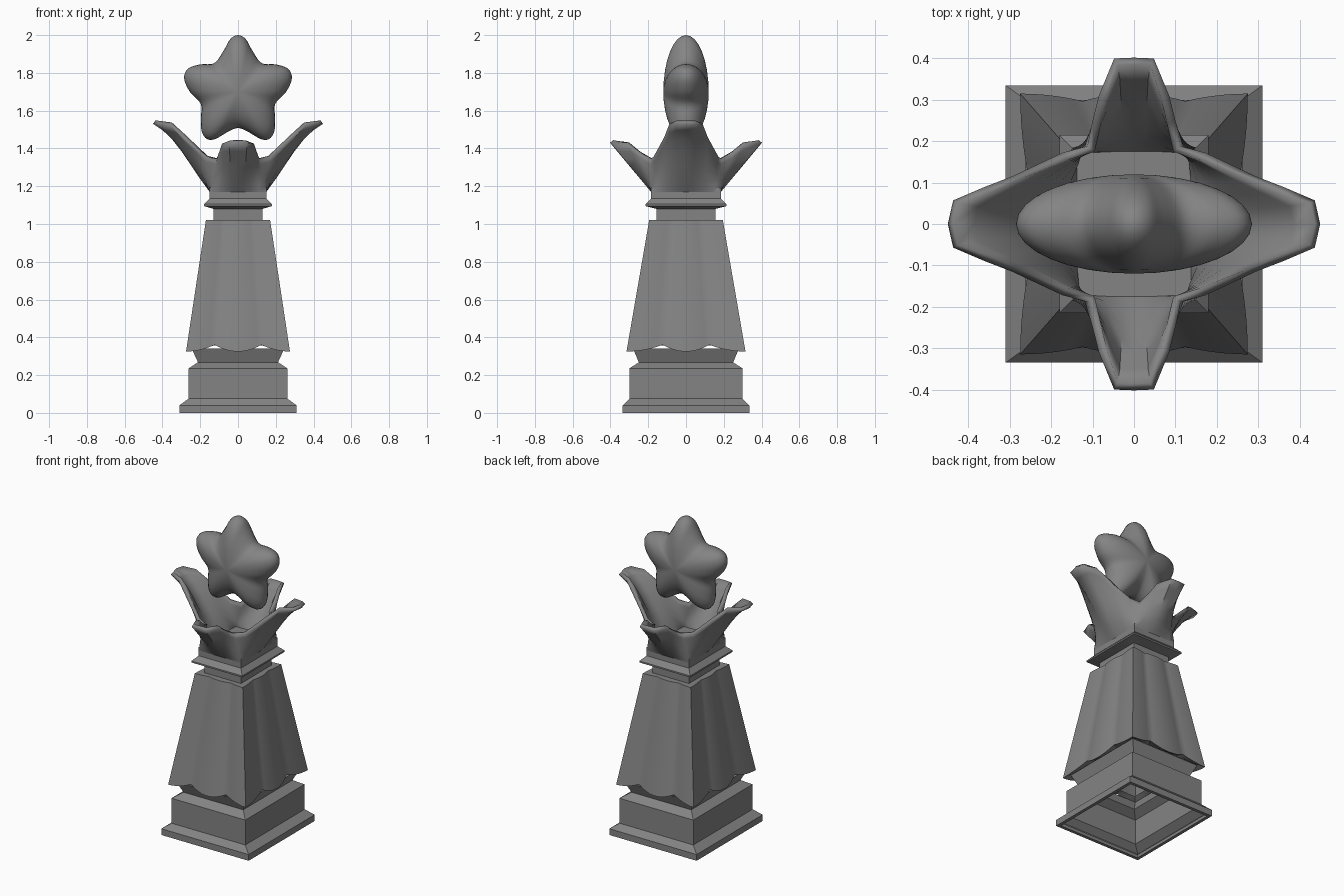
import bpy, bmesh, math
from mathutils import Vector

old = bpy.data.objects.get("Cube")
if old:
    bpy.data.objects.remove(old, do_unlink=True)

stone = bpy.data.materials.new("stone_grey")
stone.use_nodes = True
grey = (0.23, 0.23, 0.23, 1)
stone.diffuse_color = grey
stone.node_tree.nodes["Principled BSDF"].inputs["Base Color"].default_value = grey


def loft(name, rings, floor=False, lid=False, closed=False, angle=25, thickness=0):
    """Skin a stack of equal-length closed rings, listed bottom to top."""
    bm = bmesh.new()
    rows = [[bm.verts.new(p) for p in ring] for ring in rings]
    n = len(rows[0])
    for low, high in zip(rows, rows[1:]):
        for i in range(n):
            j = (i + 1) % n
            bm.faces.new((low[i], low[j], high[j], high[i]))
    if floor:
        bm.faces.new(rows[0][::-1])
    if lid:
        bm.faces.new(rows[-1])
    if closed:
        bmesh.ops.remove_doubles(bm, verts=bm.verts, dist=0.0005)
        bmesh.ops.recalc_face_normals(bm, faces=bm.faces)
    mesh = bpy.data.meshes.new(name)
    bm.to_mesh(mesh)
    bm.free()
    mesh.materials.append(stone)
    obj = bpy.data.objects.new(name, mesh)
    bpy.context.collection.objects.link(obj)
    bpy.ops.object.select_all(action='DESELECT')
    obj.select_set(True)
    bpy.context.view_layer.objects.active = obj
    bpy.ops.object.shade_smooth_by_angle(angle=math.radians(angle))
    if thickness:
        wall = obj.modifiers.new("wall", 'SOLIDIFY')
        wall.thickness = thickness
        wall.offset = -1
    return obj


def rect(hx, hy, z):
    return [(hx, -hy, z), (hx, hy, z), (-hx, hy, z), (-hx, -hy, z)]


def four_way(q):
    """Mirror a quarter ring running from the +x axis to the +y axis."""
    flip = lambda pts, sx, sy: [(x * sx, y * sy, z) for x, y, z in pts]
    return (q + flip(q[-2::-1], -1, 1) + flip(q[1:], -1, -1)
            + flip(q[-2:0:-1], 1, -1))


# Stepped plinth, hollow underneath
loft("plinth", [rect(*p) for p in (
    (0.29, 0.315, 0.02), (0.29, 0.315, 0), (0.31, 0.335, 0), (0.31, 0.335, 0.04),
    (0.262, 0.3, 0.075), (0.262, 0.3, 0.235), (0.212, 0.25, 0.268), (0.245, 0.28, 0.34))])

# Tapered column of scalloped panels, three to a side
SEAM_X, SEAM_Y = 0.45, 0.39


def side_samples(seam, steps=6):
    """Position along a half side, with its closeness to the seam (0 to 1)."""
    centre = [(seam * k / steps, (k / steps) ** 2) for k in range(steps)]
    corner = [(seam + (1 - seam) * k / steps, (1 - k / steps) ** 2) for k in range(steps + 1)]
    return centre + corner


def panel_ring(hx, hy, z, lift, inset):
    right = [(hx - inset * c, hy * u, z + lift * c) for u, c in side_samples(SEAM_Y)]
    back = [(hx * u, hy - inset * c, z + lift * c) for u, c in side_samples(SEAM_X)]
    return four_way(right + back[-2::-1])


loft("panelled_column", [
    panel_ring(0.22, 0.255, 0.36, 0, 0),
    panel_ring(0.262, 0.302, 0.33, 0.035, 0.018),
    panel_ring(0.275, 0.315, 0.325, 0.035, 0.018),
    panel_ring(0.17, 0.195, 1.02, 0, 0.012),
    panel_ring(0.12, 0.14, 1.02, 0, 0)])

# Neck with flared collar
loft("neck_collar", [rect(*p) for p in (
    (0.13, 0.155, 1.0), (0.13, 0.155, 1.08), (0.18, 0.215, 1.095), (0.18, 0.215, 1.105),
    (0.15, 0.185, 1.135), (0.15, 0.185, 1.19))], floor=True, lid=True)

# Four-petal cup: quarter of the foot and quarter of the rim
foot = [(0.15, y) for y in (0, 0.03, 0.06, 0.1, 0.15)] + [(0.15, 0.185)]
foot += [(x, 0.185) for x in (0.11, 0.07, 0.03, 0)]
rim = [(0.45, 0, 1.53), (0.437, 0.057, 1.53), (0.36, 0.09, 1.525), (0.295, 0.115, 1.46),
       (0.173, 0.172, 1.355), (0.113, 0.188, 1.345), (0.1, 0.25, 1.38),
       (0.085, 0.31, 1.425), (0.048, 0.4, 1.43), (0, 0.402, 1.43)]


def cup_ring(t):
    quarter = []
    for f, r in zip(foot, rim):
        p = Vector((*f, 1.17)).lerp(Vector(r), t)
        p.z += 0.04 * math.sin(math.pi * t ** 1.5) * (r[0] / 0.45) ** 2
        quarter.append(tuple(p))
    return four_way(quarter)


loft("petal_cup", [cup_ring(k / 6) for k in range(7)], floor=True, angle=45, thickness=0.022)

# Puffy floating star: half outline, mirrored and rounded
half = [(0, 2.0), (0.04, 1.98), (0.075, 1.92), (0.125, 1.852), (0.2, 1.845), (0.265, 1.822),
        (0.285, 1.77), (0.255, 1.7), (0.197, 1.635), (0.197, 1.56), (0.192, 1.49),
        (0.165, 1.45), (0.12, 1.45), (0.05, 1.49), (0, 1.508)]
points = [Vector(p) for p in half] + [Vector((-x, z)) for x, z in half[-2:0:-1]]


def rounded(pts, steps=4):
    out = []
    for i in range(len(pts)):
        a, b, c, d = (pts[(i + k) % len(pts)] for k in (-1, 0, 1, 2))
        for s in range(steps):
            t = s / steps
            out.append(0.5 * (2 * b + (c - a) * t + (2 * a - 5 * b + 4 * c - d) * t ** 2
                              + (3 * b - a - 3 * c + d) * t ** 3))
    return out


outline = rounded(points)
middle = Vector((0, 1.7))
star = []
for k in range(17):
    phi = math.pi * (k / 16 - 0.5)
    star.append([(p.x, 0.12 * math.sin(phi), p.y)
                 for p in (middle.lerp(o, math.cos(phi)) for o in outline)])
loft("star", star, closed=True, angle=80)
